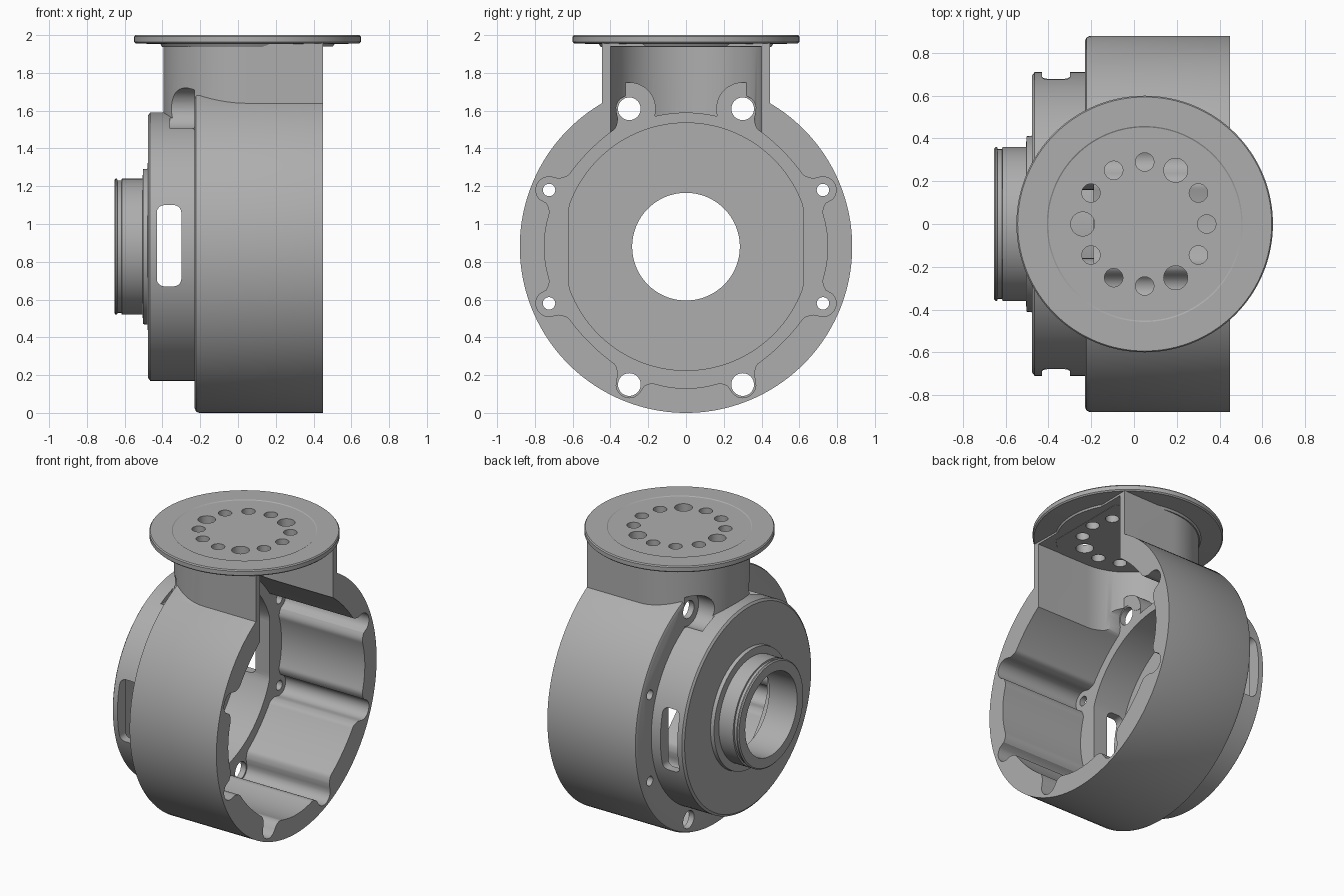
import bpy, bmesh
from math import sin, cos, pi, sqrt, hypot, atan2, radians
from mathutils import Matrix, Vector

cube = bpy.data.objects.get("Cube")
if cube:
    bpy.data.objects.remove(cube, do_unlink=True)

metal = bpy.data.materials.new("cast grey")
metal.use_nodes = True
GREY = (0.42, 0.42, 0.42, 1)
metal.diffuse_color = GREY
metal.node_tree.nodes["Principled BSDF"].inputs["Base Color"].default_value = GREY

ZC = 0.88      # height of the main bore axis
NX = 0.05      # x of the vertical neck axis
BIG = [(sy * 0.30, ZC + sz * 0.73) for sy in (-1, 1) for sz in (-1, 1)]
SMALL = [(sy * 0.725, ZC + sz * 0.30) for sy in (-1, 1) for sz in (-1, 1)]


def make(name, bm):
    bmesh.ops.recalc_face_normals(bm, faces=bm.faces)
    mesh = bpy.data.meshes.new(name)
    bm.to_mesh(mesh)
    bm.free()
    obj = bpy.data.objects.new(name, mesh)
    bpy.context.collection.objects.link(obj)
    mesh.materials.append(metal)
    return obj


def prism(name, outlines, axis, lo, hi):
    """Extrude closed 2D outlines along an axis: x uses (y,z), y uses (x,z), z uses (x,y)."""
    place = {"x": lambda a, b, h: (h, a, b),
             "y": lambda a, b, h: (a, h, b),
             "z": lambda a, b, h: (a, b, h)}[axis]
    bm = bmesh.new()
    for pts in outlines:
        low = [bm.verts.new(place(a, b, lo)) for a, b in pts]
        top = [bm.verts.new(place(a, b, hi)) for a, b in pts]
        bm.faces.new(low)
        bm.faces.new(top[::-1])
        for i in range(len(pts)):
            j = (i + 1) % len(pts)
            bm.faces.new((low[i], top[i], top[j], low[j]))
    return make(name, bm)


def lathe(name, profile, origin, axis, n=128):
    """Turn a (distance along axis, radius) profile into a capped solid."""
    bm = bmesh.new()
    rings = []
    for h, r in profile:
        ring = []
        for i in range(n):
            a = 2 * pi * i / n
            p = (h, r * cos(a), r * sin(a)) if axis == "x" else (r * cos(a), r * sin(a), h)
            ring.append(bm.verts.new(Vector(origin) + Vector(p)))
        rings.append(ring)
    for a, b in zip(rings, rings[1:]):
        for i in range(n):
            j = (i + 1) % n
            bm.faces.new((a[i], a[j], b[j], b[i]))
    bm.faces.new(rings[0])
    bm.faces.new(rings[-1])
    return make(name, bm)


def circle(cx, cy, r, n=40):
    return [(cx + r * cos(2 * pi * i / n), cy + r * sin(2 * pi * i / n)) for i in range(n)]


def combine(target, tool, operation):
    mod = target.modifiers.new("join", "BOOLEAN")
    mod.operation, mod.solver, mod.object = operation, "EXACT", tool
    bpy.ops.object.select_all(action="DESELECT")
    bpy.context.view_layer.objects.active = target
    target.select_set(True)
    bpy.ops.object.modifier_apply(modifier=mod.name)
    bpy.data.objects.remove(tool, do_unlink=True)


def cut(target, tool):
    combine(target, tool, "DIFFERENCE")


def add(target, tool):
    combine(target, tool, "UNION")


def u_shape(r, end):
    """Half round at the back with straight walls running to the open side."""
    arc = [(NX + r * cos(a), r * sin(a)) for a in (pi / 2 + pi * i / 48 for i in range(49))]
    return arc + [(end, -r), (end, r)]


def cavity_outline(n=540):
    """Round cavity with a filleted channel running past every bolt hole."""
    lobes = [(hypot(y, z - ZC), atan2(z - ZC, y), r)
             for group, r in ((BIG, 0.07), (SMALL, 0.07)) for y, z in group]
    pts = []
    for i in range(n):
        t = 2 * pi * i / n
        base = r = 0.735 + 0.015 * cos(4 * t)
        for c, ang, rad in lobes:
            d = abs((t - ang + pi) % (2 * pi) - pi)
            if d > 0.5:
                continue
            s = c * sin(d)
            if s < rad:
                r = max(r, c * cos(d) + sqrt(rad * rad - s * s))
            else:
                fade = max(0, 1 - (s - rad) / 0.06)
                r = max(r, base + (c - 0.01 - base) * fade ** 2)
        pts.append((r * cos(t), ZC + r * sin(t)))
    return pts


# Main ring and the neck standing on it
housing = lathe("housing", [(-0.23, 0.855), (-0.222, 0.873), (-0.205, 0.88), (0.45, 0.88)],
                (0, 0, ZC), "x", 160)
add(housing, prism("neck", [u_shape(0.445, 0.45)], "z", 1.3, 1.965))

# Hollow of the neck, leaving bosses around the upper bolt holes
hollow = prism("neck_hollow", [u_shape(0.40, 0.6)], "z", 1.25, 1.94)
top_holes = [p for p in BIG if p[1] > ZC]
cut(hollow, prism("boss", [circle(y, z, 0.14) for y, z in top_holes], "x", -0.6, -0.188))
cut(housing, hollow)

# Rear drum with stepped bearing hub
add(housing, lathe("rear_drum", [
    (-0.655, 0.352), (-0.648, 0.36), (-0.64, 0.36), (-0.638, 0.35), (-0.617, 0.35),
    (-0.615, 0.36), (-0.505, 0.36), (-0.503, 0.41), (-0.478, 0.413),
    (-0.476, 0.695), (-0.465, 0.71), (-0.19, 0.71)], (0, 0, ZC), "x", 160))

# Cap plate with shallow recess on top
add(housing, lathe("cap_plate", [
    (1.938, 0.452), (1.952, 0.46), (1.956, 0.592), (1.964, 0.60),
    (1.992, 0.60), (2.0, 0.594), (2.0, 0.458), (1.996, 0.452)], (NX, 0, 0), "z"))
cut(housing, prism("neck_front_trim", [[(-0.399, 1.5), (0.399, 1.5), (0.399, 1.94), (-0.399, 1.94)]],
                   "x", 0.40, 0.7))

# Inner cavity, drum bore with flat sides, hub bore
cut(housing, prism("cavity", [cavity_outline()], "x", -0.19, 0.6))
bore = [(max(-0.62, min(0.62, y)), z) for y, z in circle(0, ZC, 0.655, 160)]
cut(housing, prism("drum_bore", [bore], "x", -0.44, 0.0))
cut(housing, prism("hub_bore", [circle(0, ZC, 0.285, 96)], "x", -0.8, 0.0))

# Pockets outside the neck for the upper bolts, then all bolt holes
cut(housing, prism("bolt_pocket", [circle(y, z, 0.11) for y, z in top_holes], "x", -0.36, -0.23))
cut(housing, prism("bolt_hole", [circle(y, z, 0.06) for y, z in BIG]
                   + [circle(y, z, 0.033, 24) for y, z in SMALL], "x", -0.34, 0.0))

# Side windows with rounded corners
window = []
for k, (cx, cz) in enumerate([(-0.34, 1.06), (-0.39, 1.06), (-0.39, 0.71), (-0.34, 0.71)]):
    for i in range(7):
        a = pi / 2 * (k + i / 6)
        window.append((cx + 0.04 * cos(a), cz + 0.04 * sin(a)))
cut(housing, prism("window", [window], "y", -1, 1))

# Ring of holes in the cap, every fourth one larger
ring = []
for k in range(12):
    a = pi * k / 6
    ring.append(circle(NX + 0.29 * cos(a), 0.29 * sin(a), 0.056 if k % 4 == 2 else 0.043, 32))
cut(housing, prism("cap_hole", ring, "z", 1.9, 2.1))

bpy.ops.object.select_all(action="DESELECT")
bpy.context.view_layer.objects.active = housing
housing.select_set(True)
bpy.ops.object.shade_smooth_by_angle(angle=radians(30))
